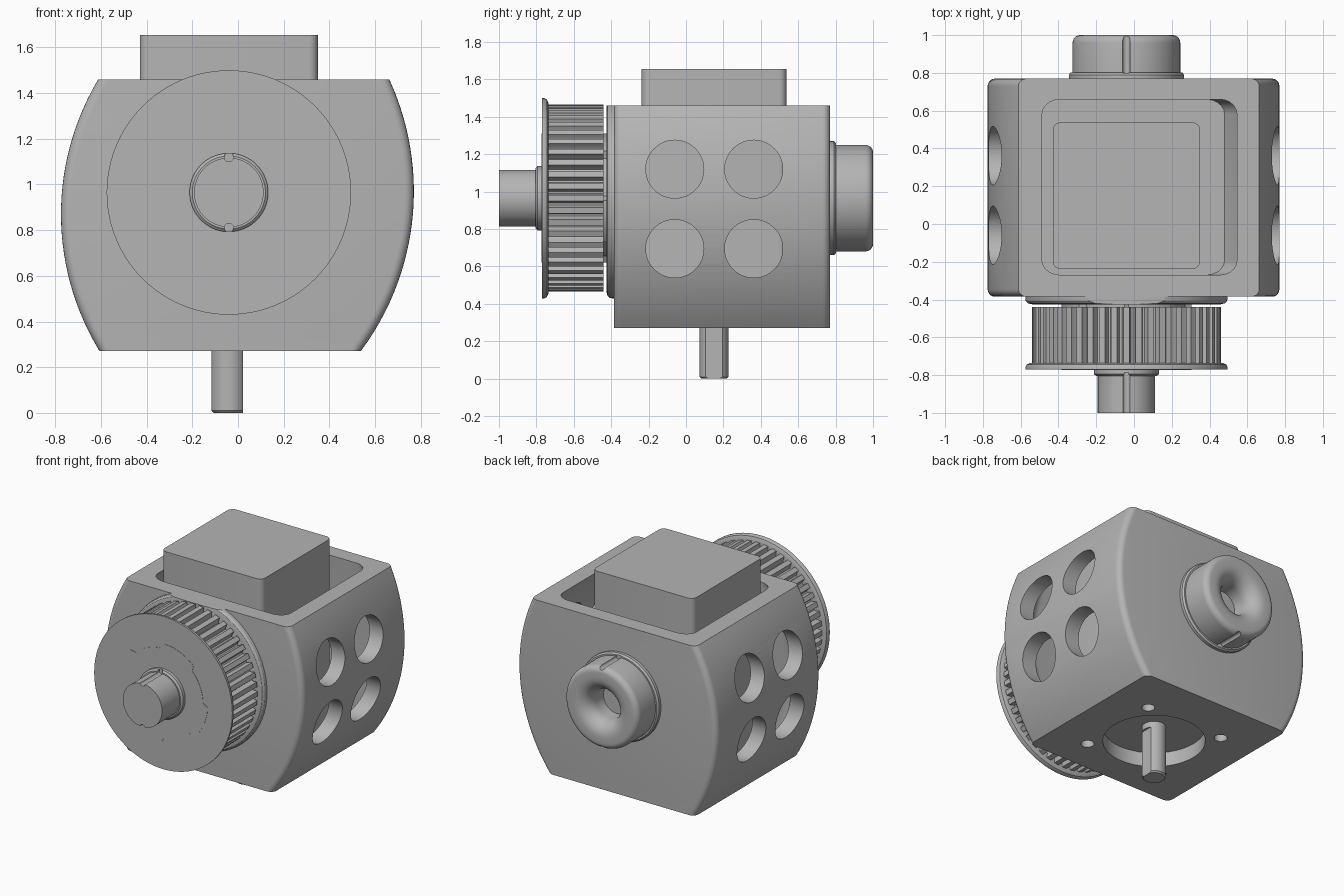
import bpy, bmesh
from math import sin, cos, pi, sqrt, radians
from mathutils import Vector

cube = bpy.data.objects.get("Cube")
if cube:
    bpy.data.objects.remove(cube, do_unlink=True)

# Single colour
grey = bpy.data.materials.new("plain grey")
grey.use_nodes = True
colour = (0.46, 0.46, 0.46, 1)
grey.diffuse_color = colour
grey.node_tree.nodes["Principled BSDF"].inputs["Base Color"].default_value = colour

CX, CZ = -0.04, 0.965      # main axle
MY = 0.15                  # motor centre in y
BOTTOM, TOP = 0.27, 1.46   # housing
FRONT, BACK = -0.385, 0.77
WALL = 0.105


def finish(name, bm):
    bmesh.ops.remove_doubles(bm, verts=bm.verts, dist=1e-5)
    bmesh.ops.recalc_face_normals(bm, faces=bm.faces)
    mesh = bpy.data.meshes.new(name)
    bm.to_mesh(mesh)
    bm.free()
    mesh.materials.append(grey)
    ob = bpy.data.objects.new(name, mesh)
    bpy.context.collection.objects.link(ob)
    return ob


def turned(name, profile, centre, axis, segs=72):
    """Solid of revolution; profile is (radius, height), closed on the axis."""
    bm = bmesh.new()
    prof = [(0, profile[0][1])] + list(profile) + [(0, profile[-1][1])]
    rings = []
    for r, h in prof:
        ring = []
        for i in range(segs if r > 0 else 1):
            c, s = r * cos(2 * pi * i / segs), r * sin(2 * pi * i / segs)
            p = {"x": (h, c, s), "y": (c, h, s), "z": (c, s, h)}[axis]
            ring.append(bm.verts.new(Vector(centre) + Vector(p)))
        rings.append(ring)
    for a, b in zip(rings, rings[1:]):
        if len(a) == len(b) == 1:
            continue
        for i in range(segs):
            j = (i + 1) % segs
            quad = [a[i % len(a)], a[j % len(a)], b[j % len(b)], b[i % len(b)]]
            bm.faces.new(list(dict.fromkeys(quad)))
    return finish(name, bm)


def rod(name, r, h0, h1, centre, axis, segs=48):
    return turned(name, [(r, h0), (r, h1)], centre, axis, segs)


def prism(name, points, y0, y1, fillet=0):
    """Outline in x and z, extruded along y; fillet rounds the side edges."""
    bm = bmesh.new()
    bm.faces.new([bm.verts.new((x, y0, z)) for x, z in points])
    ext = bmesh.ops.extrude_face_region(bm, geom=bm.faces[:])
    verts = [v for v in ext["geom"] if isinstance(v, bmesh.types.BMVert)]
    bmesh.ops.translate(bm, verts=verts, vec=(0, y1 - y0, 0))
    if fillet:
        def side(e):
            a, b = (v.co for v in e.verts)
            return abs(a.y - b.y) < 1e-5 and abs(a.z - b.z) > 1e-4
        bmesh.ops.bevel(bm, geom=[e for e in bm.edges if side(e)], offset=fillet,
                        segments=5, profile=0.5, affect="EDGES")
    return finish(name, bm)


def cut(ob, *cutters):
    for c in cutters:
        mod = ob.modifiers.new("cut", "BOOLEAN")
        mod.object, mod.operation, mod.solver = c, "DIFFERENCE", "EXACT"
        bpy.context.view_layer.objects.active = ob
        bpy.ops.object.modifier_apply(modifier=mod.name)


def clip(ob, point, normal):
    bm = bmesh.new()
    bm.from_mesh(ob.data)
    res = bmesh.ops.bisect_plane(bm, geom=bm.verts[:] + bm.edges[:] + bm.faces[:],
                                 plane_co=point, plane_no=normal, clear_outer=True)
    edges = [e for e in res["geom_cut"] if isinstance(e, bmesh.types.BMEdge)]
    bmesh.ops.contextual_create(bm, geom=edges)
    bm.to_mesh(ob.data)
    bm.free()


def barrel(z0, z1, inset, n=28):
    """Outline with bulging left and right sides."""
    zs = [z0 + (z1 - z0) * i / n for i in range(n + 1)]
    right = [(-0.4 + sqrt((1.17 - inset) ** 2 - (z - 0.97) ** 2), z) for z in zs]
    left = [(0.375 - sqrt((1.15 - inset) ** 2 - (z - 0.87) ** 2), z) for z in zs]
    return right + left[::-1]


# Housing: bulged block with a deep pocket, side windows and floor openings
housing = prism("housing", barrel(BOTTOM, TOP, 0), FRONT, BACK, 0.04)
floor = BOTTOM + 0.1
cutters = [prism("pocket_cutter", barrel(floor, TOP + 0.1, WALL),
                 FRONT + 0.115, BACK - 0.11, 0.08)]
for y in (-0.06, 0.362):
    for z in (0.695, 1.12):
        cutters.append(rod("window_cutter", 0.155, -1, 1, (0, y, z), "x", 64))
cutters.append(rod("floor_bore_cutter", 0.325, 0, 0.5, (CX, MY, 0), "z", 72))
for sx in (-0.3, 0.3):
    for sy in (-0.3, 0.3):
        cutters.append(rod("screw_cutter", 0.042, 0, 0.5, (CX + sx, MY + sy, 0), "z", 24))
cut(housing, *cutters)

# Motor block standing in the pocket
bm = bmesh.new()
bmesh.ops.create_cube(bm, size=1)
bmesh.ops.scale(bm, vec=(0.78, 0.775, 1.655 - floor), verts=bm.verts)
bmesh.ops.translate(bm, vec=(CX, MY, (1.655 + floor) / 2), verts=bm.verts)
upright = [e for e in bm.edges if abs(e.verts[0].co.z - e.verts[1].co.z) > 0.5]
bmesh.ops.bevel(bm, geom=upright, offset=0.04, segments=5, profile=0.5, affect="EDGES")
finish("motor_block", bm)

# Motor shaft with a flat on one side
shaft = turned("motor_shaft", [(0.067, 0), (0.077, 0.01), (0.077, 0.33)], (CX, MY, 0), "z", 48)
clip(shaft, (0.022, 0, 0), (1, 0, 0))
rod("motor_shaft_root", 0.077, 0.33, 0.4, (CX, MY, 0), "z")

# Toothed pulley
axle = (CX, 0, CZ)
teeth = 48
tooth = [(0, 0.5), (0.5, 0.5), (0.57, 0.472), (0.66, 0.46), (0.84, 0.46), (0.93, 0.472)]
outline = []
for i in range(teeth):
    for f, r in tooth:
        a = 2 * pi * (i + f - 0.25) / teeth
        outline.append((CX + r * cos(a), CZ + r * sin(a)))
prism("pulley_teeth", outline, -0.74, -0.44)
turned("pulley_front_flange", [(0.535, -0.77), (0.535, -0.757), (0.528, -0.744),
                               (0.51, -0.736), (0.48, -0.735)], axle, "y", 96)
flange = turned("pulley_back_flange", [(0.5, -0.425), (0.522, -0.42), (0.533, -0.408),
                                       (0.535, -0.395), (0.535, -0.38)], axle, "y", 96)
clip(flange, (0, 0, TOP), (0, 0, 1))

# Clutch hub with four stepped lobes, nearly flush with the front flange
lobes = []
for k in range(8):
    r = 0.345 if k % 2 else 0.31
    for i in range(13):
        a = radians(45 * k + 2 + 41 * i / 12)
        lobes.append((CX + r * cos(a), CZ + r * sin(a)))
prism("clutch_hub", lobes, -0.772, -0.38)

# Front axle and its bushing, with two round key grooves
front_axle = rod("front_axle", 0.152, -1, -0.75, axle, "y", 72)
bushing = turned("front_bushing", [(0.16, -0.805), (0.172, -0.795), (0.172, -0.76)], axle, "y")

# Back boss with rounded rim and flared bore
rim = [(0.305, 0.75), (0.305, 0.79), (0.295, 0.802), (0.285, 0.802), (0.285, 0.96)]
rim += [(0.245 + 0.04 * cos(radians(a)), 0.96 + 0.04 * sin(radians(a))) for a in range(15, 91, 15)]
rim += [(0.205 - 0.1 * sin(radians(a)), 0.9 + 0.1 * cos(radians(a))) for a in range(0, 91, 10)]
rim += [(0.105, 0.82)]
boss = turned("back_boss", rim, axle, "y", 96)

keys = []
for side in (-1, 1):
    f = rod("front_key_cutter", 0.02, -1.1, -0.785, (CX, 0, CZ + side * 0.155), "y", 24)
    b = rod("back_key_cutter", 0.02, 0.8, 1.1, (CX, 0, CZ + side * 0.285), "y", 24)
    cut(front_axle, f)
    cut(bushing, f)
    cut(boss, b)
    keys += [f, b]

# Remove cutters, shade smooth with sharp creases
for c in cutters + keys:
    bpy.data.objects.remove(c, do_unlink=True)
for ob in bpy.context.collection.objects:
    ob.select_set(ob.type == "MESH")
bpy.context.view_layer.objects.active = housing
bpy.ops.object.shade_smooth_by_angle(angle=radians(30))
